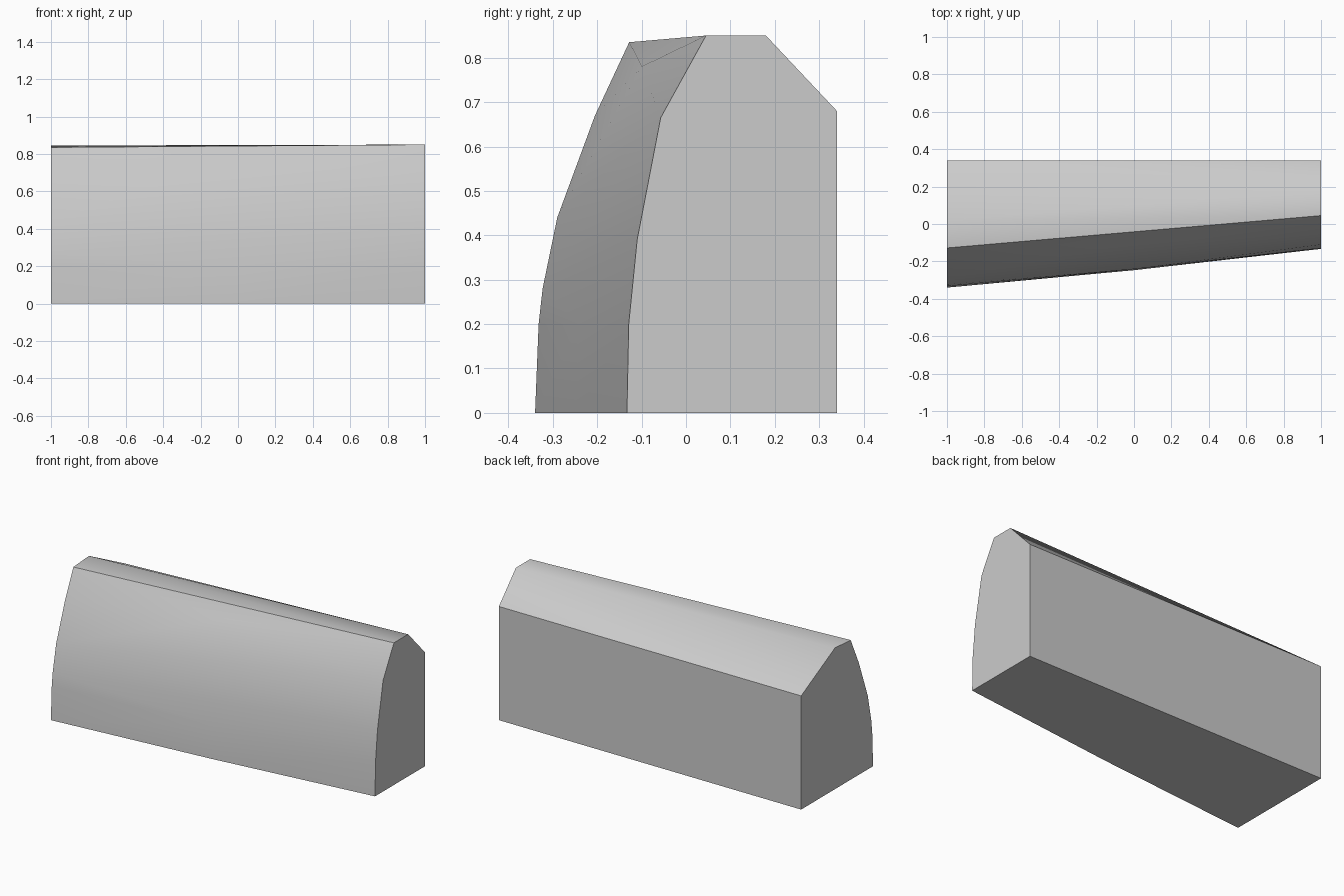
import bpy, bmesh, math

cube = bpy.data.objects.get("Cube")
if cube:
    bpy.data.objects.remove(cube, do_unlink=True)

# Cross-sections (y, z): wide end, slight belly in the middle, narrow end
sections = {
    -1: [(-.34, 0), (-.332, .2), (-.323, .28), (-.29, .44), (-.205, .67),
         (-.128, .835), (.02, .845), (.34, .68), (.34, 0)],
    0: [(-.247, 0), (-.241, .2), (-.1, .78)],
    1: [(-.133, 0), (-.129, .2), (-.11, .39), (-.057, .665),
        (.045, .85), (.18, .85), (.34, .68), (.34, 0)],
}

# Wedge-shaped block, skinned over its sections
bm = bmesh.new()
for x, profile in sections.items():
    for y, z in profile:
        bm.verts.new((x, y, z))
bmesh.ops.convex_hull(bm, input=bm.verts[:])
bmesh.ops.dissolve_limit(bm, angle_limit=math.radians(0.2),
                         verts=bm.verts[:], edges=bm.edges[:])
bmesh.ops.recalc_face_normals(bm, faces=bm.faces[:])
mesh = bpy.data.meshes.new("tapered_block")
bm.to_mesh(mesh)
bm.free()

# Plain grey surface
grey = bpy.data.materials.new("light_grey")
grey.use_nodes = True
color = (.6, .6, .6, 1)
grey.diffuse_color = color
grey.node_tree.nodes["Principled BSDF"].inputs["Base Color"].default_value = color
mesh.materials.append(grey)

block = bpy.data.objects.new("tapered_block", mesh)
bpy.context.collection.objects.link(block)
bpy.ops.object.select_all(action='DESELECT')
block.select_set(True)
bpy.context.view_layer.objects.active = block
bpy.ops.object.shade_smooth_by_angle(angle=math.radians(30))
